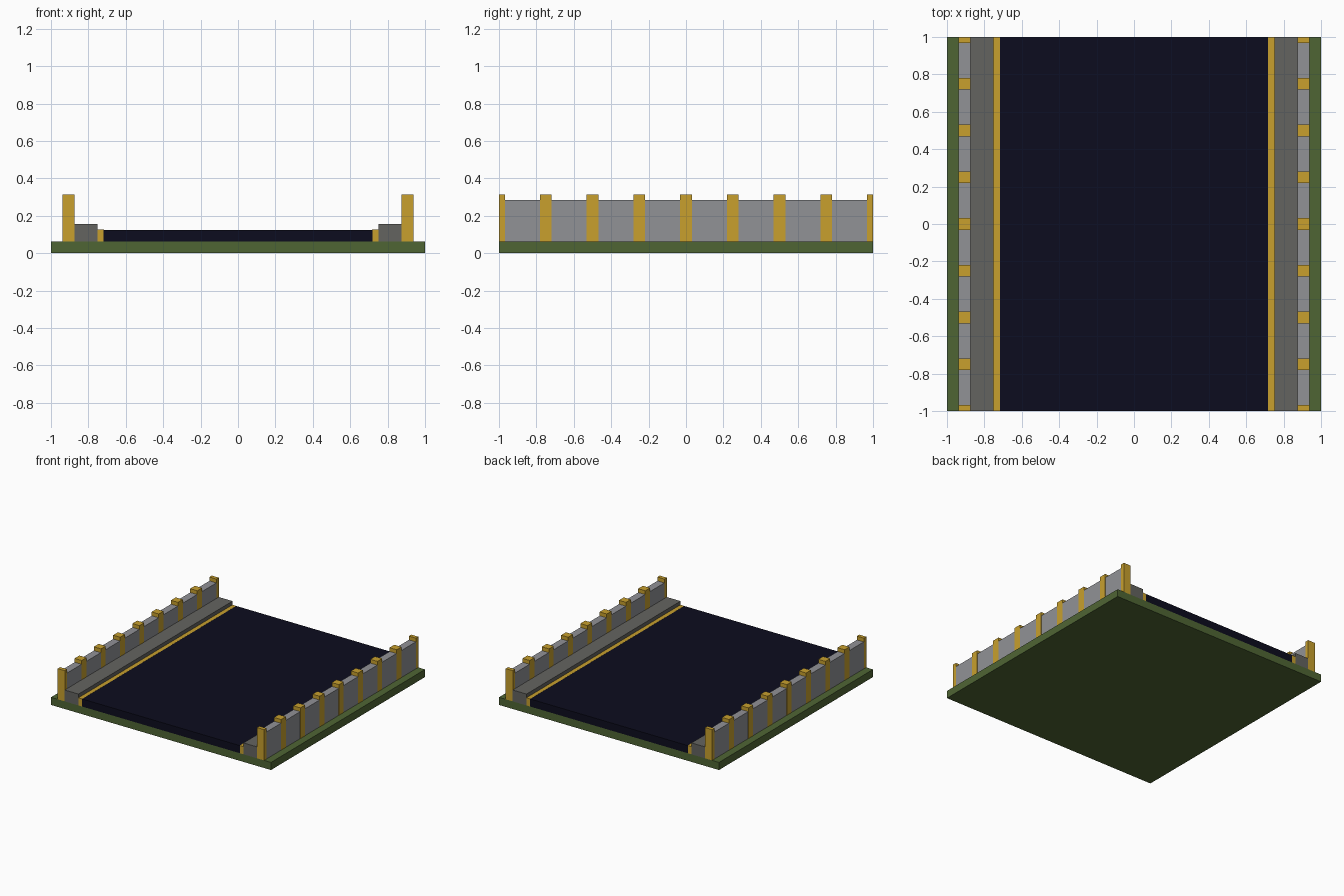
import bpy
import bmesh

if "Cube" in bpy.data.objects:
    bpy.data.objects.remove(bpy.data.objects["Cube"])


def material(name, color):
    m = bpy.data.materials.new(name)
    m.diffuse_color = (*color, 1.0)
    m.use_nodes = True
    m.node_tree.nodes["Principled BSDF"].inputs["Base Color"].default_value = m.diffuse_color
    return m


GREEN = material("grass green", (0.078, 0.130, 0.034))
NAVY = material("dark navy", (0.0037, 0.0037, 0.013))
GOLD = material("gold", (0.578, 0.352, 0.027))
STONE = material("dark stone grey", (0.127, 0.127, 0.117))
WALL = material("light wall grey", (0.283, 0.287, 0.305))


def boxes(name, mat, extents):
    """One object made of boxes given as (x0, x1, y0, y1, z0, z1)."""
    bm = bmesh.new()
    for x0, x1, y0, y1, z0, z1 in extents:
        verts = bmesh.ops.create_cube(bm, size=1.0)["verts"]
        for v in verts:
            v.co = (x1 if v.co.x > 0 else x0,
                    y1 if v.co.y > 0 else y0,
                    z1 if v.co.z > 0 else z0)
    mesh = bpy.data.meshes.new(name)
    bm.to_mesh(mesh)
    bm.free()
    mesh.materials.append(mat)
    ob = bpy.data.objects.new(name, mesh)
    bpy.context.collection.objects.link(ob)
    return ob


BASE_Z = 0.0625
POST_HALF = 0.031
STEP = 0.25
post_ys = [-1 + STEP * i for i in range(9)]

# Ground slab and road surface
boxes("ground_slab", GREEN, [(-1, 1, -1, 1, 0, BASE_Z)])
boxes("road_surface", NAVY, [(-0.719, 0.719, -1, 1, BASE_Z, 0.125)])

# Both road edges, mirrored across x = 0
for side, s in (("left", -1), ("right", 1)):
    def span(a, b):
        return tuple(sorted((s * a, s * b)))

    # Edge trim and raised walkway
    boxes(side + "_edge_trim", GOLD,
          [(*span(0.716, 0.75), -1, 1, BASE_Z, 0.1255)])
    boxes(side + "_walkway", STONE,
          [(*span(0.75, 0.875), -1, 1, BASE_Z, 0.156)])

    # Parapet panels between posts, end posts cut at the model edge
    boxes(side + "_parapet_panels", WALL,
          [(*span(0.875, 0.9375), y + POST_HALF, y + STEP - POST_HALF, BASE_Z, 0.284)
           for y in post_ys[:-1]])
    boxes(side + "_parapet_posts", GOLD,
          [(*span(0.874, 0.9385), max(-1, y - POST_HALF), min(1, y + POST_HALF), BASE_Z, 0.315)
           for y in post_ys])
